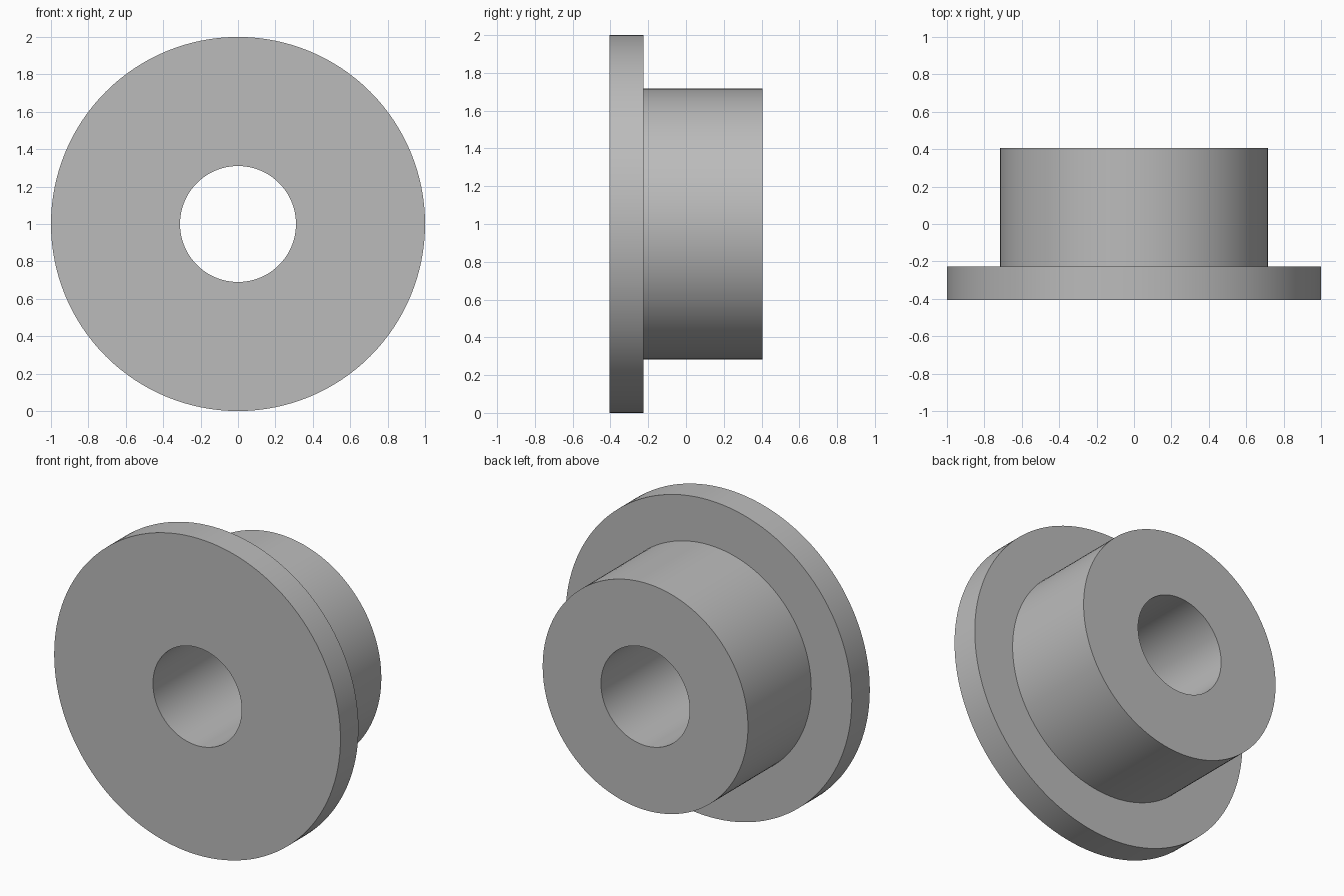
import bpy, bmesh, math
from mathutils import Vector

cube = bpy.data.objects.get("Cube")
if cube:
    bpy.data.objects.remove(cube, do_unlink=True)

# Plain grey material
grey = bpy.data.materials.new("grey")
grey.use_nodes = True
colour = (0.50, 0.50, 0.50, 1)
grey.diffuse_color = colour
grey.node_tree.nodes["Principled BSDF"].inputs["Base Color"].default_value = colour

# Half section of the bushing as (radius, y)
BORE, HUB, FLANGE = 0.31, 0.717, 1.0
FRONT, STEP, BACK = -0.406, -0.226, 0.406
SEGMENTS = 128
section = [(BORE, FRONT), (FLANGE, FRONT), (FLANGE, STEP),
           (HUB, STEP), (HUB, BACK), (BORE, BACK)]

# Turn the closed section around the y axis
bm = bmesh.new()
points = [bm.verts.new((0, y, r)) for r, y in section]
edges = [bm.edges.new((a, b)) for a, b in zip(points, points[1:] + points[:1])]
bmesh.ops.spin(bm, geom=points + edges, cent=(0, 0, 0), axis=(0, 1, 0),
               angle=math.tau, steps=SEGMENTS)
bmesh.ops.remove_doubles(bm, verts=bm.verts[:], dist=0.0001)
bmesh.ops.recalc_face_normals(bm, faces=bm.faces[:])
bmesh.ops.translate(bm, verts=bm.verts[:], vec=Vector((0, 0, FLANGE)))

mesh = bpy.data.meshes.new("flanged_bushing")
bm.to_mesh(mesh)
bm.free()
mesh.materials.append(grey)
bushing = bpy.data.objects.new("flanged_bushing", mesh)
bpy.context.collection.objects.link(bushing)

# Smooth round walls with sharp rims
bpy.ops.object.select_all(action="DESELECT")
bushing.select_set(True)
bpy.context.view_layer.objects.active = bushing
bpy.ops.object.shade_smooth_by_angle(angle=math.radians(30))
